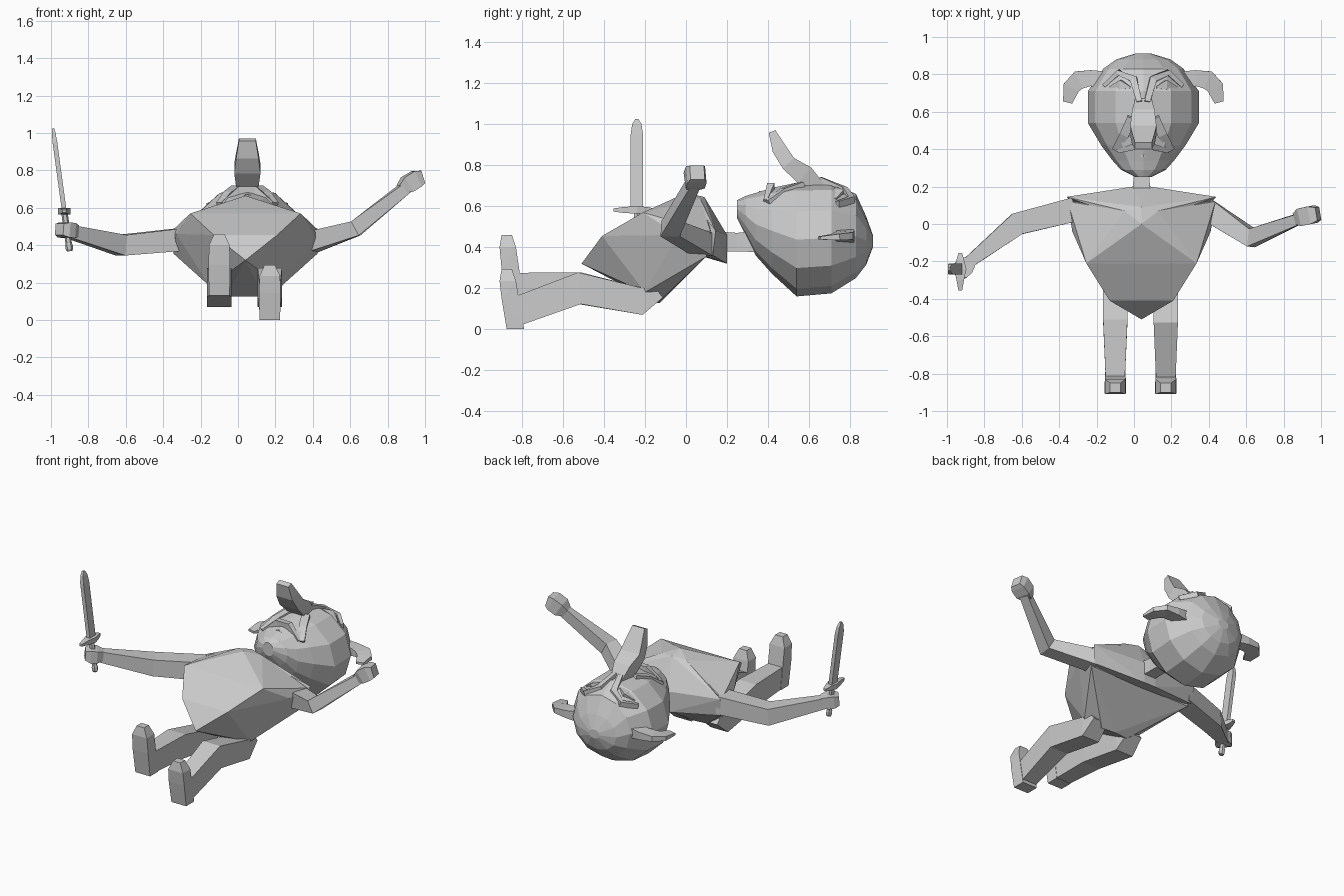
import bpy, bmesh, math
from mathutils import Vector

CX = 0.04   # body centre line
HX = 0.05   # head centre line


def finish(name, bm):
    bmesh.ops.recalc_face_normals(bm, faces=bm.faces)
    me = bpy.data.meshes.new(name)
    bm.to_mesh(me)
    bm.free()
    ob = bpy.data.objects.new(name, me)
    bpy.context.collection.objects.link(ob)
    return ob


def hull(name, pts):
    bm = bmesh.new()
    for p in pts:
        bm.verts.new(p)
    bmesh.ops.remove_doubles(bm, verts=bm.verts, dist=1e-5)
    res = bmesh.ops.convex_hull(bm, input=bm.verts)
    loose = {g for g in res["geom_interior"] + res["geom_unused"] if isinstance(g, bmesh.types.BMVert)}
    bmesh.ops.delete(bm, geom=list(loose), context='VERTS')
    bmesh.ops.dissolve_limit(bm, angle_limit=0.02, verts=bm.verts, edges=bm.edges)
    return finish(name, bm)


def both(pts, cx):
    """Mirror half-profile points about a centre line."""
    return [(cx + s * x, y, z) for x, y, z in pts for s in (1, -1)]


def loft(name, rings):
    bm = bmesh.new()
    loops = [[bm.verts.new(p) for p in r] for r in rings]
    n = len(loops[0])
    for a, b in zip(loops, loops[1:]):
        for i in range(n):
            bm.faces.new((a[i], a[(i + 1) % n], b[(i + 1) % n], b[i]))
    bm.faces.new(loops[0])
    bm.faces.new(loops[-1])
    return finish(name, bm)


def limb(name, path, ref=(0, 0, 1), sides=4):
    """Tapered tube; each path point is x, y, z, width, height."""
    pts = [Vector(p[:3]) for p in path]
    rings = []
    for i, p in enumerate(path):
        t = (pts[min(i + 1, len(pts) - 1)] - pts[max(i - 1, 0)]).normalized()
        side = t.cross(Vector(ref)).normalized()
        up = side.cross(t)
        k = 1 / math.cos(math.pi / sides)
        ring = []
        for j in range(sides):
            a = 2 * math.pi * (j + 0.5) / sides
            ring.append(pts[i] + side * (math.cos(a) * k * p[3] / 2) + up * (math.sin(a) * k * p[4] / 2))
        rings.append(ring)
    return loft(name, rings)


# Torso: belly and shoulder yoke
hull("belly", both([
    (0, 0, .665), (0, .09, .645), (.09, .07, .635), (.295, -.21, .57), (.17, -.41, .455),
    (0, -.51, .32), (.37, -.04, .46), (.395, .12, .475), (.385, .1, .355), (.19, -.2, .18),
    (.1, -.14, .127), (0, -.13, .127), (.28, .03, .375), (0, .03, .37)], CX))
hull("shoulders", both([
    (0, 0, .665), (0, .09, .645), (.09, .07, .635), (.4, .145, .48), (.385, .13, .36),
    (.045, .2, .46), (.045, .2, .32), (.28, .03, .375), (0, .03, .37)], CX))
limb("neck", [(CX, .12, .43, .1, .1), (CX, .25, .425, .085, .09), (CX, .38, .43, .09, .11)])

# Head: oval rings from chin to crown (y, half width, low z, high z)
rings = []
for y, w, lo, hi in [(.25, .04, .54, .63), (.29, .12, .46, .65), (.34, .165, .36, .665), (.42, .225, .27, .69),
                     (.54, .297, .16, .715), (.71, .297, .175, .715), (.83, .215, .25, .66), (.88, .145, .315, .55),
                     (.912, .04, .4, .46)]:
    rings.append([(HX + w * math.cos(a), y, (lo + hi) / 2 + (hi - lo) / 2 * math.sin(a))
                  for a in [math.radians(30 * i) for i in range(12)]])
loft("head", rings)

# Nose, long and turned up
limb("nose", [(HX, .66, .68, .08, .06), (HX, .58, .75, .12, .1), (HX, .5, .81, .14, .075),
              (HX, .455, .88, .12, .07), (HX, .42, .965, .09, .035)], ref=(0, 1, 0))

# Lips
limb("upper_lip", [(HX - .13, .39, .62, .02, .03), (HX - .04, .415, .69, .035, .05),
                   (HX + .04, .415, .69, .035, .05), (HX + .13, .39, .62, .02, .03)])
limb("lower_lip", [(HX - .1, .37, .615, .02, .03), (HX, .375, .66, .035, .03), (HX + .1, .37, .615, .02, .03)])

# Paired face parts
for s, tag in ((-1, "left"), (1, "right")):
    limb("brow_" + tag, [(HX + s * .02, .65, .725, .03, .04), (HX + s * .05, .77, .675, .04, .04),
                         (HX + s * .13, .81, .63, .03, .04), (HX + s * .21, .74, .61, .02, .03)])
    limb("eye_" + tag, [(HX + s * .07, .73, .69, .01, .01), (HX + s * .12, .745, .668, .05, .03),
                        (HX + s * .18, .73, .635, .01, .01)])
    limb("cheek_" + tag, [(HX + s * .06, .57, .7, .05, .04), (HX + s * .1, .48, .67, .05, .04),
                          (HX + s * .15, .4, .615, .03, .03)])
    # Drooping flat ear
    limb("ear_" + tag, [(HX + s * .2, .765, .455, .1, .07), (HX + s * .28, .78, .455, .085, .05),
                        (HX + s * .345, .77, .455, .1, .035), (HX + s * .385, .73, .45, .09, .03),
                        (HX + s * .405, .65, .445, .05, .015)])

# Arms
limb("sword_arm", [(-.31, .08, .43, .13, .12), (-.625, 0, .4, .12, .11), (-.89, -.21, .47, .06, .07)])
limb("raised_arm", [(.37, .09, .41, .12, .11), (.63, -.075, .49, .095, .085), (.9, .035, .71, .055, .06)])

# Fists
limb("sword_fist", [(-.87, -.2, .475, .06, .06), (-.9, -.225, .478, .1, .08),
                    (-.93, -.25, .482, .1, .08), (-.955, -.27, .485, .07, .06)])
limb("raised_fist", [(.87, .03, .7, .06, .05), (.905, .04, .725, .095, .09),
                     (.955, .05, .755, .095, .09), (.985, .055, .765, .07, .07)])


# Sword along a slightly leaning axis
def on_sword(z):
    return (-.9 - .136 * (z - .37), -.24, z)


def sword_part(name, secs, sides=4):
    limb(name, [(*on_sword(z), w, h) for z, w, h in secs], ref=(1, 0, 0), sides=sides)


sword_part("sword_blade", [(.58, .06, .025), (.95, .06, .025), (1.0, .045, .02), (1.025, .015, .012)])
sword_part("sword_grip", [(.39, .03, .03), (.58, .03, .03)], 6)
sword_part("sword_pommel", [(.368, .025, .025), (.38, .035, .035), (.4, .035, .035), (.41, .03, .03)], 6)
gx, gy, gz = on_sword(.582)
limb("sword_guard", [(gx, gy - .115, gz, .02, .015), (gx, gy - .06, gz, .04, .03), (gx, gy, gz, .065, .035),
                     (gx, gy + .05, gz, .04, .03), (gx, gy + .085, gz, .02, .015)])

# Legs and feet (centre x, ankle height, foot bottom, foot top)
for tag, x, az, lo, hi in (("left", -.1, .205, .13, .46), ("right", .17, .075, 0, .295)):
    limb("leg_" + tag, [(x, -.14, .19, .11, .09), (x, -.21, .135, .13, .13), (x, -.52, .2, .13, .155),
                        (x, -.86, az, .1, .14)])
    m = (lo + hi) / 2
    hull("foot_" + tag, both([(.055, -.875, lo), (.055, -.79, lo), (.055, -.82, lo + .15),
                              (.058, -.9, m), (.055, -.825, m), (.055, -.91, hi - .06), (.055, -.83, hi - .06),
                              (.028, -.9, hi), (.028, -.85, hi)], x))
